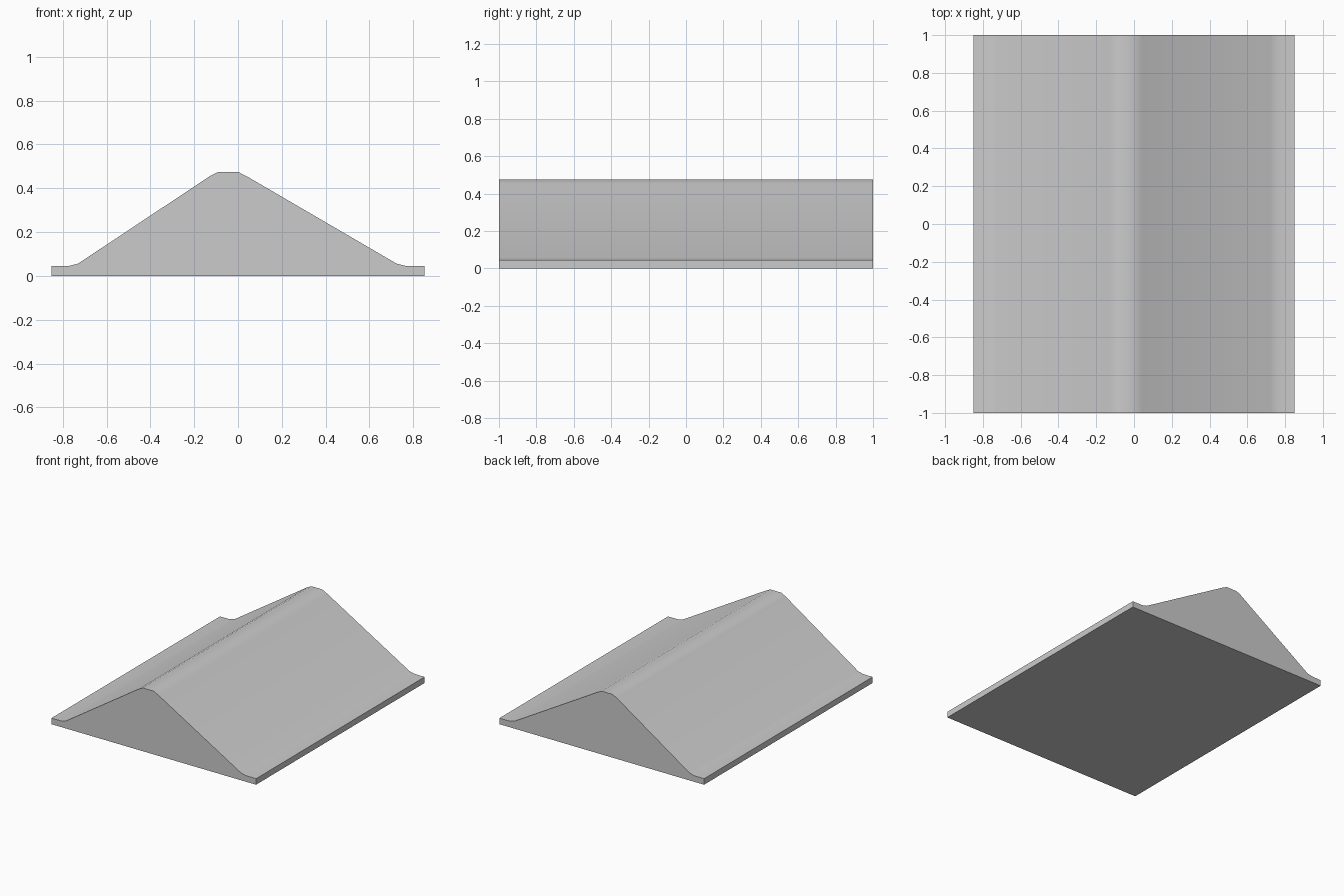
import bpy
import bmesh
import math

# Remove the default object
cube = bpy.data.objects.get("Cube")
if cube:
    bpy.data.objects.remove(cube, do_unlink=True)

# Single grey material
GREY = (0.6, 0.6, 0.6, 1.0)
mat = bpy.data.materials.new("plain grey")
mat.use_nodes = True
mat.diffuse_color = GREY
mat.node_tree.nodes["Principled BSDF"].inputs["Base Color"].default_value = GREY

# Ridge cross-section (x, z), counter-clockwise from the front
HALF_WIDTH, HALF_LENGTH = 0.85, 1.0
profile = [
    (-HALF_WIDTH, 0), (HALF_WIDTH, 0),
    (HALF_WIDTH, 0.045), (0.765, 0.046), (0.724, 0.056),
    (0.043, 0.453), (0.0, 0.475), (-0.09, 0.475), (-0.126, 0.457),
    (-0.73, 0.056), (-0.772, 0.046), (-HALF_WIDTH, 0.045),
]

# Extrude the section along y
bm = bmesh.new()
front = bm.faces.new([bm.verts.new((x, -HALF_LENGTH, z)) for x, z in profile])
extruded = bmesh.ops.extrude_face_region(bm, geom=[front], use_keep_orig=True)
back_verts = [g for g in extruded["geom"] if isinstance(g, bmesh.types.BMVert)]
bmesh.ops.translate(bm, verts=back_verts, vec=(0, 2 * HALF_LENGTH, 0))
bmesh.ops.recalc_face_normals(bm, faces=bm.faces)

mesh = bpy.data.meshes.new("ridge_block")
bm.to_mesh(mesh)
bm.free()
mesh.materials.append(mat)
ridge = bpy.data.objects.new("ridge_block", mesh)
bpy.context.collection.objects.link(ridge)

# Soften the rounded crest and feet, keep the ends crisp
bpy.ops.object.select_all(action="DESELECT")
ridge.select_set(True)
bpy.context.view_layer.objects.active = ridge
bpy.ops.object.shade_smooth_by_angle(angle=math.radians(40))
